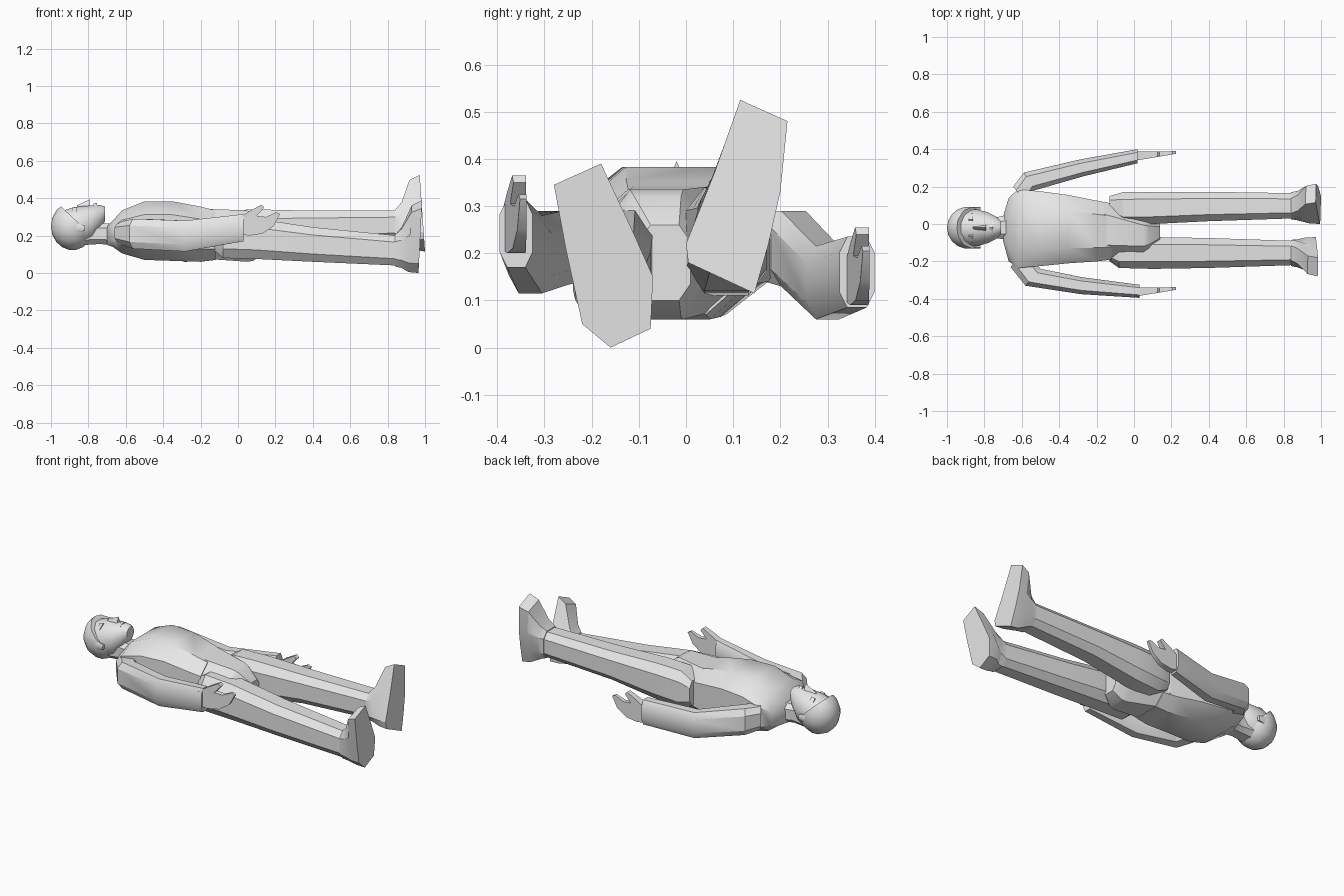
import bpy, bmesh, math
from mathutils import Vector

cube = bpy.data.objects.get("Cube")
if cube:
    bpy.data.objects.remove(cube)

grey = bpy.data.materials.new("plain_grey")
grey.use_nodes = True
grey.diffuse_color = (0.8, 0.8, 0.8, 1)
grey.node_tree.nodes["Principled BSDF"].inputs["Base Color"].default_value = (0.8, 0.8, 0.8, 1)


def finish(name, bm, angle=30):
    bmesh.ops.recalc_face_normals(bm, faces=bm.faces)
    me = bpy.data.meshes.new(name)
    bm.to_mesh(me)
    bm.free()
    me.materials.append(grey)
    ob = bpy.data.objects.new(name, me)
    bpy.context.collection.objects.link(ob)
    bpy.ops.object.select_all(action='DESELECT')
    bpy.context.view_layer.objects.active = ob
    ob.select_set(True)
    bpy.ops.object.shade_smooth_by_angle(angle=math.radians(angle))
    return ob


def skin(name, rings, angle=30):
    """Join equal rings of points into a capped solid."""
    bm = bmesh.new()
    vs = [[bm.verts.new(p) for p in r] for r in rings]
    n = len(rings[0])
    for a, b in zip(vs, vs[1:]):
        for i in range(n):
            j = (i + 1) % n
            bm.faces.new((a[i], a[j], b[j], b[i]))
    bm.faces.new(vs[0])
    bm.faces.new(vs[-1])
    return finish(name, bm, angle)


def octagon(x, y0, y1, z0, z1, shear=0.0, cut=0.45):
    """Chamfered box section filling the given y and z bounds."""
    cy, cz, a, b = (y0 + y1) / 2, (z0 + z1) / 2, (y1 - y0) / 2, (z1 - z0) / 2
    j, k = a * (1 - cut), b * (1 - cut)
    pts = [(a, -k), (a, k), (j, b), (-j, b), (-a, k), (-a, -k), (-j, -b), (j, -b)]
    return [Vector((x + shear * y, cy + y, cz + z)) for y, z in pts]


def limb(name, sections, angle=30):
    return skin(name, [octagon(*s) for s in sections], angle)


# Torso, from collar to waist
limb("torso", [
    (-0.70, -0.09, 0.04, 0.15, 0.25), (-0.67, -0.20, 0.14, 0.14, 0.28),
    (-0.62, -0.235, 0.185, 0.105, 0.335), (-0.50, -0.225, 0.175, 0.07, 0.383),
    (-0.35, -0.21, 0.155, 0.065, 0.383), (-0.20, -0.20, 0.125, 0.06, 0.355),
    (-0.12, -0.19, 0.11, 0.07, 0.335)], 40)

# Pelvis narrowing to the crotch
limb("pelvis", [
    (-0.16, -0.18, 0.12, 0.075, 0.342), (0.05, -0.165, 0.04, 0.06, 0.335),
    (0.08, -0.15, 0.03, 0.065, 0.32), (0.14, -0.10, 0.01, 0.10, 0.26)])

# Legs
limb("right_leg", [
    (-0.13, -0.20, -0.09, 0.12, 0.27), (-0.08, -0.235, -0.08, 0.08, 0.30),
    (0.10, -0.24, -0.07, 0.075, 0.29), (0.40, -0.235, -0.075, 0.06, 0.245),
    (0.85, -0.22, -0.09, 0.04, 0.20)])
limb("left_leg", [
    (-0.13, 0.05, 0.15, 0.14, 0.29), (-0.06, 0.0, 0.17, 0.11, 0.335),
    (0.10, 0.0, 0.172, 0.12, 0.34), (0.40, 0.015, 0.172, 0.16, 0.333),
    (0.85, 0.03, 0.165, 0.18, 0.333)])


# Feet: ankle section flared into a sole outline (y, z)
def foot(name, ankle, sole, base_x, slope):
    top = octagon(*ankle)
    end = [Vector((base_x + slope * z, y, z)) for y, z in sole]
    mid = [a.lerp(e, 0.22) for a, e in zip(top, end)]
    for p in mid:
        p.x = ankle[0] + 0.035
    toe = [a.lerp(e, 0.85) for a, e in zip(top, end)]
    for p, e in zip(toe, end):
        p.x = e.x - 0.055
    skin(name, [top, mid, toe, end], 25)


foot("right_foot", (0.84, -0.225, -0.085, 0.035, 0.205),
     [(-0.07, 0.15), (-0.11, 0.24), (-0.18, 0.39), (-0.28, 0.345),
      (-0.255, 0.21), (-0.22, 0.05), (-0.16, 0.0), (-0.075, 0.04)], 0.965, 0.05)
foot("left_foot", (0.84, 0.025, 0.17, 0.175, 0.338),
     [(0.175, 0.22), (0.20, 0.33), (0.215, 0.48), (0.115, 0.525),
      (0.06, 0.37), (0.0, 0.22), (0.005, 0.18), (0.145, 0.115)], 1.008, -0.07)

# Arms, with slanted shoulder sections
limb("right_arm", [
    (-0.62, -0.23, -0.13, 0.16, 0.27, 0.8), (-0.54, -0.33, -0.24, 0.13, 0.29, 0.9),
    (-0.28, -0.375, -0.285, 0.115, 0.28, 0.1), (0.03, -0.395, -0.325, 0.17, 0.315)])
limb("left_arm", [
    (-0.61, 0.11, 0.20, 0.15, 0.29, -0.8), (-0.56, 0.18, 0.275, 0.13, 0.29, -0.6),
    (-0.28, 0.255, 0.345, 0.06, 0.215, -0.2), (0.02, 0.325, 0.40, 0.085, 0.235)])


# Hands: flat mitten outline (x, z) with a thumb, thinner toward the tips
def hand(name, y, dz, lean):
    outline = [(0.0, 0.21), (0.06, 0.20), (0.13, 0.21), (0.19, 0.25), (0.225, 0.315),
               (0.205, 0.325), (0.15, 0.30), (0.10, 0.305), (0.14, 0.35), (0.125, 0.365),
               (0.06, 0.33), (0.0, 0.29)]
    rings = []
    for s in (-1, 1):
        rings.append([Vector((x, y + lean * x + s * (0.024 - 0.075 * x), z + dz))
                      for x, z in outline])
    skin(name, rings)


hand("right_hand", -0.365, 0.0, 0.09)
hand("left_hand", 0.362, -0.11, 0.09)

# Neck
limb("neck", [(-0.82, -0.085, 0.045, 0.15, 0.27), (-0.74, -0.075, 0.035, 0.155, 0.265),
              (-0.67, -0.085, 0.05, 0.15, 0.265), (-0.63, -0.10, 0.07, 0.15, 0.27)])


# Head: rounded sections from crown to chin (x, half width, low z, high z)
def round_section(x, w, z0, z1, n=12):
    return [Vector((x, -0.02 + w * math.cos(t), (z0 + z1) / 2 + (z1 - z0) / 2 * math.sin(t)))
            for t in (2 * math.pi * (i + 0.5) / n for i in range(n))]


skin("head", [round_section(*s) for s in (
    (-0.975, 0.06, 0.18, 0.31), (-0.94, 0.09, 0.15, 0.335), (-0.88, 0.102, 0.135, 0.355),
    (-0.84, 0.102, 0.14, 0.36), (-0.78, 0.085, 0.17, 0.365), (-0.735, 0.06, 0.23, 0.365),
    (-0.71, 0.035, 0.28, 0.355))], 35)

# Hair: low sphere sliced by a slanted hairline
bm = bmesh.new()
bmesh.ops.create_uvsphere(bm, u_segments=14, v_segments=9, radius=1)
for v in bm.verts:
    v.co = Vector((-0.885 + 0.115 * v.co.z, -0.02 + 0.116 * v.co.x, 0.25 + 0.128 * v.co.y))
cut = bmesh.ops.bisect_plane(bm, geom=bm.verts[:] + bm.edges[:] + bm.faces[:],
                             plane_co=(-0.94, 0, 0.35), plane_no=(0.68, 0, 0.73), clear_outer=True)
bmesh.ops.holes_fill(bm, edges=[e for e in bm.edges if e.is_boundary])
finish("hair", bm, 35)


# Face details: wedges given by x range, half width, base and peak heights
def wedge(name, x0, x1, y, w, base, z0, z1):
    skin(name, [[Vector((x, y - w * k, base)), Vector((x, y, z)), Vector((x, y + w * k, base))]
                for x, z, k in ((x0, z0, 0.6), (x1, z1, 1.0))], 10)


wedge("nose", -0.86, -0.79, -0.02, 0.022, 0.345, 0.362, 0.395)
wedge("lips", -0.772, -0.755, -0.02, 0.035, 0.355, 0.372, 0.374)
for side, y in (("left", 0.025), ("right", -0.065)):
    wedge(side + "_brow", -0.885, -0.862, y, 0.035, 0.325, 0.348, 0.353)

# Ears
for side, y in (("left", 0.08), ("right", -0.12)):
    limb(side + "_ear", [(-0.865, y - 0.012, y + 0.012, 0.215, 0.265),
                         (-0.82, y - 0.01, y + 0.01, 0.225, 0.255)])
